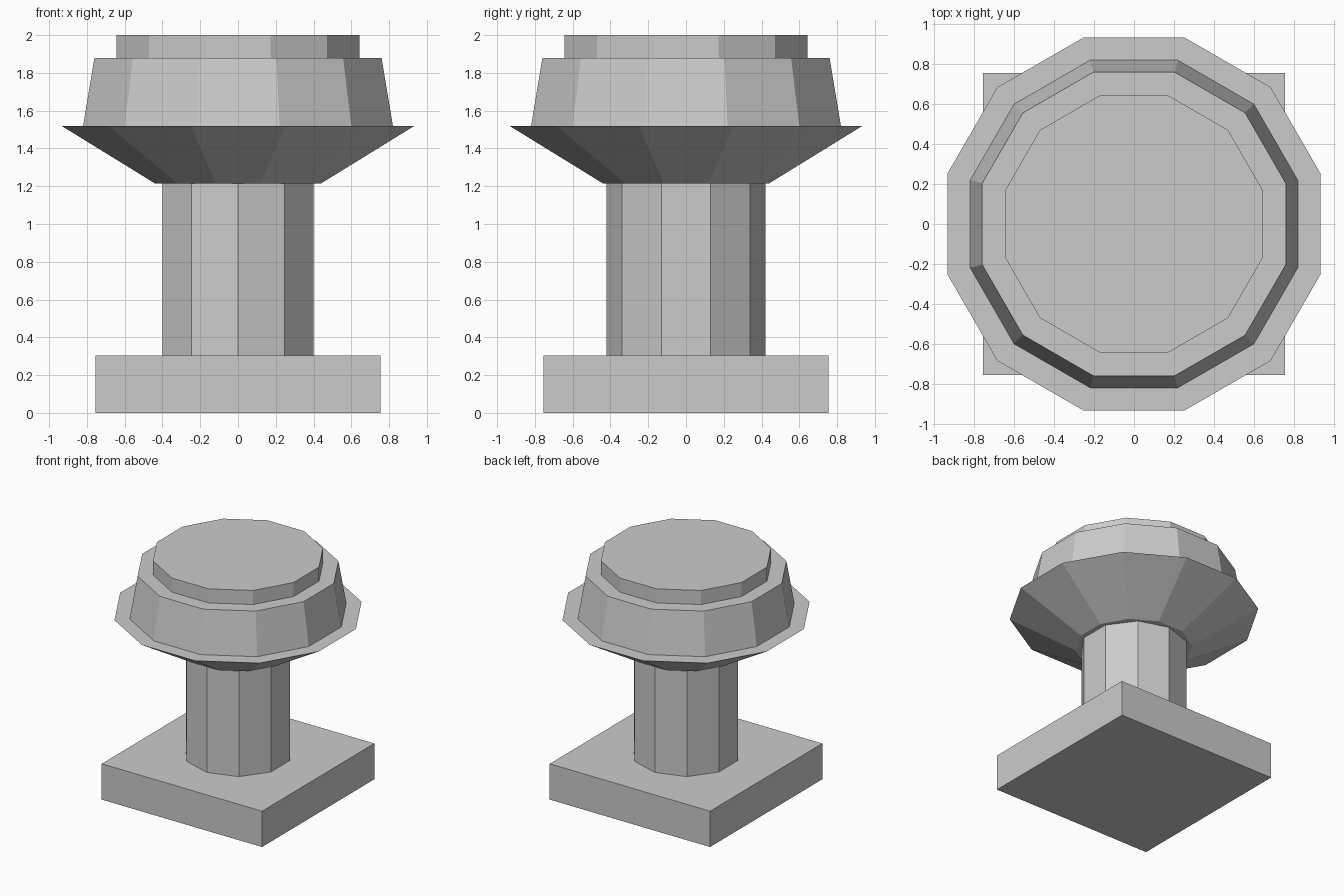
import bpy
from math import pi, cos

if "Cube" in bpy.data.objects:
    bpy.data.objects.remove(bpy.data.objects["Cube"], do_unlink=True)

# Single stone colour
GREY = (0.6, 0.6, 0.6, 1.0)
stone = bpy.data.materials.new("grey_stone")
stone.use_nodes = True
stone.diffuse_color = GREY
stone.node_tree.nodes["Principled BSDF"].inputs["Base Color"].default_value = GREY


def finish(name):
    obj = bpy.context.object
    obj.name = name
    obj.data.materials.append(stone)
    return obj


def tier(name, z0, z1, half0, half1):
    """Twelve-sided tier with flat sides facing the axes; sizes are half widths."""
    k = cos(pi / 12)
    bpy.ops.mesh.primitive_cone_add(vertices=12, radius1=half0 / k, radius2=half1 / k,
                                    depth=z1 - z0, location=(0, 0, (z0 + z1) / 2),
                                    rotation=(0, 0, pi / 12))
    return finish(name)


# Square plinth
bpy.ops.mesh.primitive_cube_add(size=1, location=(0, 0, 0.1525))
bpy.context.object.scale = (1.51, 1.51, 0.305)
finish("plinth")

# Ten-sided column, corners on the y axis
bpy.ops.mesh.primitive_cylinder_add(vertices=10, radius=0.42, depth=0.91,
                                    location=(0, 0, 0.76))
finish("column")

# Stacked head
tier("flared_capital", 1.215, 1.52, 0.44, 0.935)
tier("drum", 1.52, 1.88, 0.82, 0.76)
tier("top_disc", 1.88, 2.0, 0.643, 0.643)
